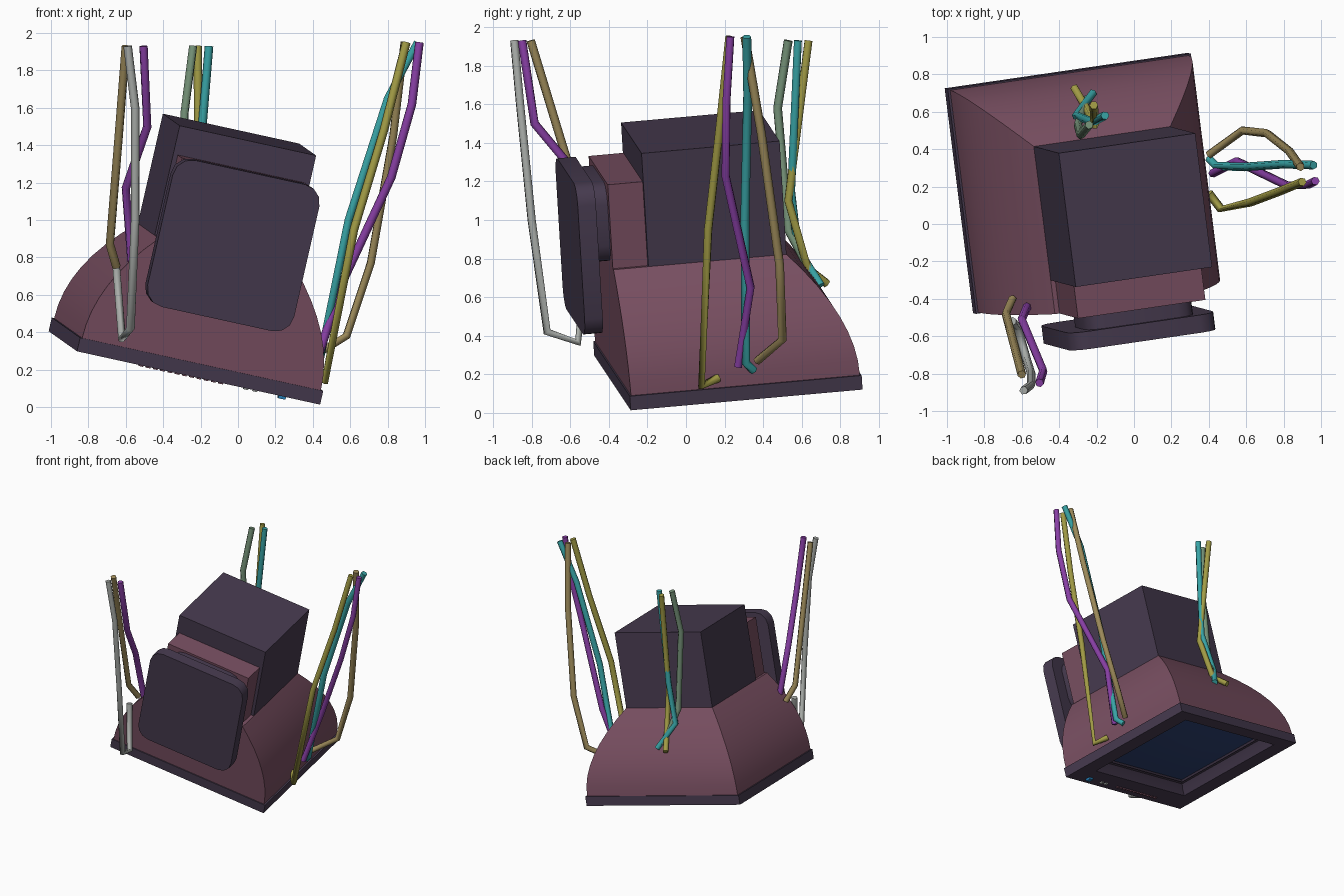
import bpy, bmesh, math
from mathutils import Matrix, Vector

if "Cube" in bpy.data.objects:
    bpy.data.objects.remove(bpy.data.objects["Cube"])

# Tilted local frame of the monitor: origin in the middle of the bezel's back face
X = Vector((0.967, 0.141, -0.212)).normalized()
Y = Vector((-0.132, 0.987, 0.090))
Y = (Y - X * Y.dot(X)).normalized()
Z = X.cross(Y)
FRAME = Matrix.Translation((-0.27, 0.215, 0.2825)) @ Matrix((X, Y, Z)).transposed().to_4x4()


def material(name, rgb):
    m = bpy.data.materials.new(name)
    m.diffuse_color = (*rgb, 1)
    m.use_nodes = True
    m.node_tree.nodes["Principled BSDF"].inputs["Base Color"].default_value = m.diffuse_color
    return m


DARK = material("dark_plum", (0.062, 0.043, 0.078))
PINK = material("dusty_pink", (0.19, 0.078, 0.12))
BLUE = material("screen_blue", (0.025, 0.05, 0.16))
LIGHT_BLUE = material("button_blue", (0.02, 0.22, 0.5))
GREY = material("light_grey", (0.4, 0.42, 0.4))
TAN = material("tan", (0.33, 0.25, 0.10))
OLIVE = material("olive", (0.36, 0.33, 0.06))
TEAL = material("teal", (0.04, 0.37, 0.38))
PURPLE = material("purple", (0.25, 0.05, 0.38))
SAGE = material("sage", (0.18, 0.29, 0.19))


def finish(name, bm, mat, smooth=None):
    bmesh.ops.recalc_face_normals(bm, faces=bm.faces)
    me = bpy.data.meshes.new(name)
    bm.to_mesh(me)
    bm.free()
    me.materials.append(mat)
    ob = bpy.data.objects.new(name, me)
    bpy.context.collection.objects.link(ob)
    ob.matrix_world = FRAME
    if smooth:
        bpy.context.view_layer.objects.active = ob
        ob.select_set(True)
        bpy.ops.object.shade_smooth_by_angle(angle=math.radians(smooth))
        ob.select_set(False)
    return ob


def loft(name, rects, mat, start=True, end=True, smooth=None):
    """Bridge a stack of rectangles (x0, x1, y0, y1, z)."""
    bm = bmesh.new()
    rings = [[bm.verts.new(p) for p in ((a, c, z), (b, c, z), (b, d, z), (a, d, z))]
             for a, b, c, d, z in rects]
    for r, s in zip(rings, rings[1:]):
        for i in range(4):
            j = (i + 1) % 4
            bm.faces.new((r[i], r[j], s[j], s[i]))
    if start:
        bm.faces.new(rings[0])
    if end:
        bm.faces.new(rings[-1])
    return finish(name, bm, mat, smooth)


def box(name, x0, x1, y0, y1, z0, z1, mat):
    return loft(name, [(x0, x1, y0, y1, z0), (x0, x1, y0, y1, z1)], mat)


def rounded_slab(name, hx, z0, z1, r, y0, y1, mat):
    """Upright slab facing local -y with rounded corners."""
    bm = bmesh.new()
    pts = []
    for k, (cx, cz) in enumerate(((hx - r, z1 - r), (r - hx, z1 - r),
                                  (r - hx, z0 + r), (hx - r, z0 + r))):
        for i in range(4):
            a = math.radians(90 * k + 30 * i)
            pts.append((cx + r * math.cos(a), cz + r * math.sin(a)))
    face = bm.faces.new([bm.verts.new((x, y0, z)) for x, z in pts])
    new = bmesh.ops.extrude_face_region(bm, geom=[face])["geom"]
    bmesh.ops.translate(bm, vec=(0, y1 - y0, 0),
                        verts=[v for v in new if isinstance(v, bmesh.types.BMVert)])
    return finish(name, bm, mat, 35)


# Housing: side and back walls curve inward, underside stays straight
rows = []
for i in range(9):
    t = i / 8
    s = t * t
    rows.append((-0.66 + 0.283 * s, 0.66 - 0.283 * s, -0.60 - 0.015 * t,
                 0.60 - 0.308 * s, 0.61 * t))
loft("housing", rows, PINK, start=False, smooth=30)
box("rear_box", -0.377, 0.377, -0.432, 0.292, 0.60, 1.213, DARK)
box("stand_neck", -0.352, 0.352, -0.615, -0.42, 0.60, 1.057, PINK)

# Swivel stand
rounded_slab("stand_swivel", 0.30, 0.62, 1.04, 0.10, -0.70, -0.61, DARK)
rounded_slab("stand_base", 0.405, 0.265, 1.07, 0.10, -0.785, -0.69, DARK)

# Bezel frame with a recessed opening
W, H = 0.672, 0.608
loft("bezel", [(-0.45, 0.45, -0.37, 0.45, 0.0), (-W, W, -H, H, 0.0), (-W, W, -H, H, -0.075),
               (-0.52, 0.52, -0.43, 0.51, -0.075), (-0.50, 0.50, -0.415, 0.495, -0.03),
               (-0.46, 0.46, -0.375, 0.455, 0.025)], DARK, False, False, smooth=40)
# Bulging screen
dome = []
for i in range(6):
    k = 1 - i / 6
    dome.append((-0.465 * k, 0.465 * k, 0.04 - 0.42 * k, 0.04 + 0.42 * k, -0.025 + 0.05 * k * k))
loft("screen", dome, BLUE, start=False, smooth=30)

# Controls along the lower bezel
box("power_button", 0.45, 0.49, -0.565, -0.525, -0.092, -0.07, LIGHT_BLUE)
for x in (0.27, 0.32):
    box("small_button", x - 0.012, x + 0.012, -0.56, -0.535, -0.085, -0.07, GREY)
for i in range(12):
    x = -0.31 + i * 0.04
    box("vent_rib", x - 0.012, x + 0.012, -0.558, -0.54, -0.084, -0.07, PINK)


def cable(name, mat, pts):
    cu = bpy.data.curves.new(name, "CURVE")
    cu.dimensions = "3D"
    cu.bevel_depth = 0.023
    cu.bevel_resolution = 1
    cu.use_fill_caps = True
    sp = cu.splines.new("POLY")
    sp.points.add(len(pts) - 1)
    for p, co in zip(sp.points, pts):
        p.co = (*co, 1)
    cu.materials.append(mat)
    bpy.context.collection.objects.link(bpy.data.objects.new(name, cu))


# Hanging cables: right bundle
cable("right_cable_olive", OLIVE, [(.90, .225, 1.95), (.78, .175, 1.48), (.62, .115, .95),
                                   (.465, .08, .14), (.40, .165, .18)])
cable("right_cable_teal", TEAL, [(.96, .315, 1.95), (.80, .32, 1.65), (.59, .305, 1.0),
                                 (.44, .31, .26), (.40, .35, .22)])
cable("right_cable_purple", PURPLE, [(.97, .23, 1.95), (.93, .21, 1.62), (.82, .205, 1.23),
                                     (.55, .335, .65), (.42, .27, .24)])
cable("right_cable_tan", TAN, [(.89, .305, 1.95), (.83, .39, 1.45), (.71, .485, .77),
                               (.58, .50, .38), (.40, .37, .27)])
# Front left bundle
cable("left_cable_tan", TAN, [(-.60, -.805, 1.93), (-.64, -.65, 1.42), (-.685, -.48, .87),
                              (-.65, -.40, .75)])
cable("left_cable_grey", GREY, [(-.59, -.89, 1.93), (-.55, -.86, 1.6), (-.55, -.80, 1.0),
                                (-.575, -.72, .42), (-.62, -.56, .365), (-.65, -.52, .74)])
cable("left_cable_purple", PURPLE, [(-.505, -.85, 1.93), (-.485, -.785, 1.5),
                                    (-.60, -.51, 1.17), (-.57, -.44, .78)])
# Back bundle
cable("back_cable_sage", SAGE, [(-.24, .53, 1.93), (-.285, .475, 1.58), (-.30, .53, .95),
                                (-.25, .67, .69)])
cable("back_cable_teal", TEAL, [(-.155, .58, 1.93), (-.22, .545, 1.15), (-.31, .58, .85),
                                (-.22, .70, .66)])
cable("back_cable_olive", OLIVE, [(-.215, .635, 1.93), (-.21, .53, 1.1), (-.26, .63, .75),
                                  (-.32, .73, .67)])
